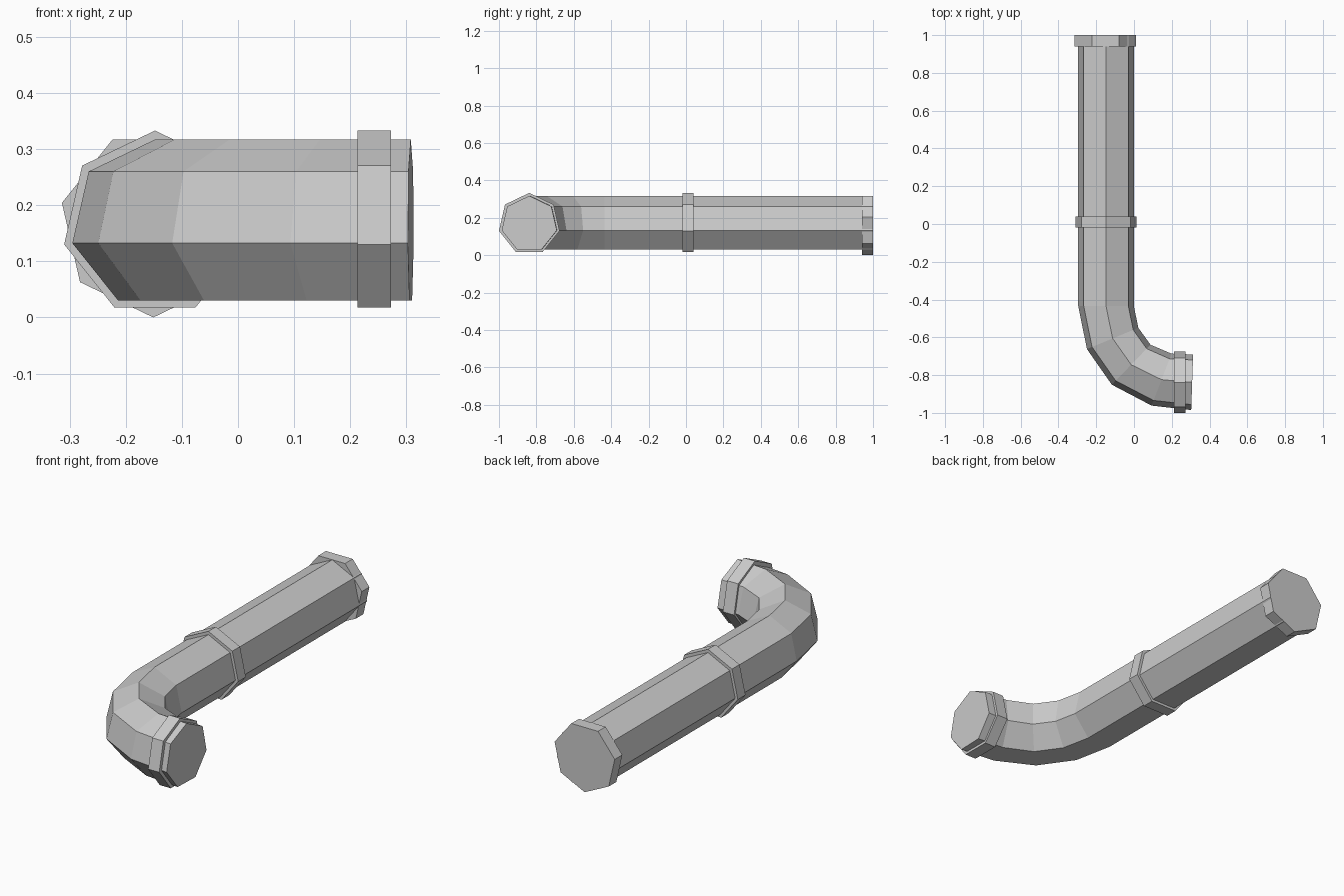
import bpy
import bmesh
from math import sin, cos, radians, tau
from mathutils import Vector

if "Cube" in bpy.data.objects:
    bpy.data.objects.remove(bpy.data.objects["Cube"])

SIDES = 7


def loft(name, stations, radius, flip=False):
    """Skin seven-sided sections; each station is (x, y, z, heading from -y in degrees)."""
    bm = bmesh.new()
    rings = []
    for x, y, z, heading in stations:
        a = radians(heading)
        side = Vector((cos(a), sin(a), 0))
        up = Vector((0, 0, -1 if flip else 1))
        rings.append([bm.verts.new(Vector((x, y, z))
                                   + side * radius * sin(tau * i / SIDES)
                                   + up * radius * cos(tau * i / SIDES))
                      for i in range(SIDES)])
    for r0, r1 in zip(rings, rings[1:]):
        for i in range(SIDES):
            j = (i + 1) % SIDES
            bm.faces.new((r0[i], r0[j], r1[j], r1[i]))
    bm.faces.new(rings[0])
    bm.faces.new(rings[-1])
    bmesh.ops.recalc_face_normals(bm, faces=bm.faces)
    mesh = bpy.data.meshes.new(name)
    bm.to_mesh(mesh)
    bm.free()
    obj = bpy.data.objects.new(name, mesh)
    bpy.context.collection.objects.link(obj)
    return obj


Z = 0.166

# Pipe: long straight run, then a four-segment elbow
loft("pipe", [(-0.148, 1.0, Z, 0),
              (-0.148, -0.435, Z, 0),
              (-0.113, -0.606, Z, 22.5),
              (-0.015, -0.745, Z, 46),
              (0.146, -0.824, Z, 69),
              (0.308, -0.838, Z, 88)], 0.151)

# Collars around the middle and the elbow outlet
loft("middle_collar", [(-0.148, 0.041, 0.167, 0), (-0.148, -0.018, 0.167, 0)], 0.166)
loft("outlet_collar", [(0.213, -0.838, 0.167, 90), (0.273, -0.838, 0.167, 90)], 0.166)

# End flange, turned point-down
loft("end_flange", [(-0.151, 1.0, 0.167, 0), (-0.151, 0.941, 0.167, 0)], 0.167, flip=True)
